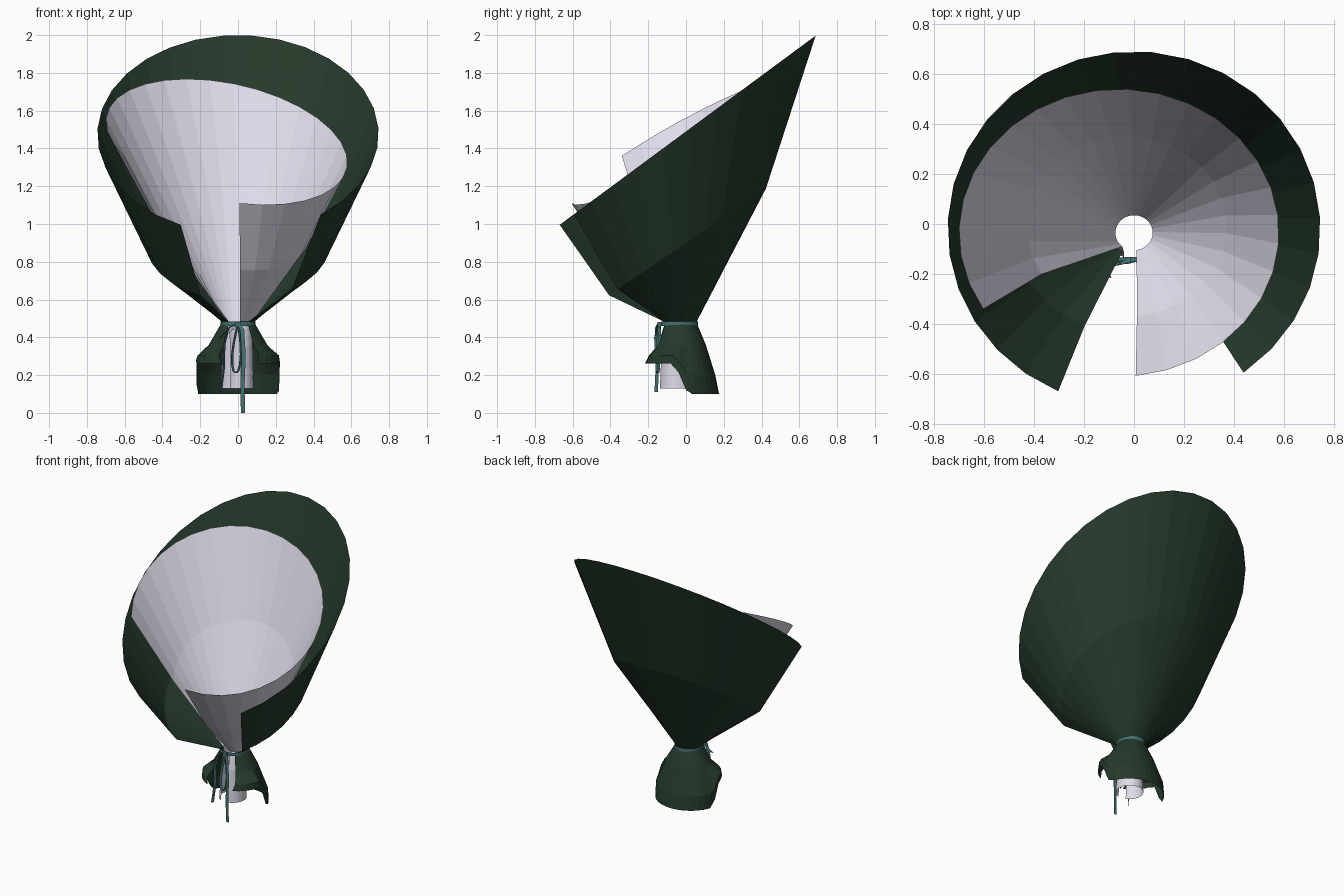
import bpy, math
from mathutils import Vector

if "Cube" in bpy.data.objects:
    bpy.data.objects.remove(bpy.data.objects["Cube"])


def material(name, rgb):
    m = bpy.data.materials.new(name)
    m.diffuse_color = (*rgb, 1)
    m.use_nodes = True
    m.node_tree.nodes["Principled BSDF"].inputs["Base Color"].default_value = m.diffuse_color
    return m


GREEN = material("dark_green_paper", (0.018, 0.042, 0.024))
WHITE = material("pale_paper", (0.74, 0.71, 0.82))
TEAL = material("teal_ribbon", (0.06, 0.17, 0.17))


def make_object(name, verts, faces, mat):
    me = bpy.data.meshes.new(name)
    me.from_pydata(verts, [], faces)
    me.materials.append(mat)
    ob = bpy.data.objects.new(name, me)
    bpy.context.collection.objects.link(ob)
    return ob


def sheet(name, rings, n, mat):
    """Open wrapped sheet; ring = cx, cy, rx, ry, start, end angle, z(x, y)."""
    verts, faces = [], []
    for cx, cy, rx, ry, a0, a1, zf in rings:
        for i in range(n + 1):
            a = math.radians(a0 + (a1 - a0) * i / n)
            x, y = cx + rx * math.cos(a), cy + ry * math.sin(a)
            verts.append((x, y, zf(x, y)))
    w = n + 1
    for r in range(len(rings) - 1):
        for i in range(n):
            k = r * w + i
            faces.append((k, k + w, k + w + 1, k + 1))
    return make_object(name, verts, faces, mat)


def plane(a, bx=0.0, by=0.0):
    return lambda x, y: a + bx * x + by * y


def skirt(back, front):
    # low at the back, stepping up to short flaps at the front
    return lambda x, y: back + (front - back) * min(1, max(0, (0.01 - y) / 0.07))


# outer paper: slanted cone above the tie, flared skirt below it
sheet("outer_wrap", [
    (0, -0.02, 0.745, 0.71, -54, 246, plane(1.49, 0, 0.739)),
    (0, -0.01, 0.485, 0.435, -54, 246, plane(0.90, 0, 0.68)),
    (0, -0.035, 0.085, 0.09, -54, 237, plane(0.48)),
    (0, -0.03, 0.155, 0.135, -58, 240, plane(0.36)),
    (0, -0.03, 0.222, 0.185, -60, 243, skirt(0.20, 0.305)),
    (0, -0.03, 0.22, 0.205, -62, 246, skirt(0.10, 0.262)),
], 26, GREEN)

# inner paper: offset, tilted cone ending in a narrow tube
sheet("inner_wrap", [
    (-0.06, -0.035, 0.64, 0.575, -84, 212, plane(1.444, -0.17, 0.548)),
    (-0.03, -0.01, 0.40, 0.36, -84, 212, plane(0.98, -0.15, 0.60)),
    (0, -0.035, 0.075, 0.07, -82, 232, plane(0.48)),
    (0, -0.045, 0.078, 0.085, -80, 240, plane(0.36)),
    (-0.005, -0.05, 0.088, 0.09, -78, 246, plane(0.13)),
], 26, WHITE)


def strip(name, pts, width):
    """Flat ribbon following pts, widened by +-width vector."""
    w = Vector(width)
    verts = []
    for p in pts:
        verts += [Vector(p) - w, Vector(p) + w]
    faces = [(2 * i, 2 * i + 2, 2 * i + 3, 2 * i + 1) for i in range(len(pts) - 1)]
    return make_object(name, verts, faces, TEAL)


def teardrop(tip, end, spread, steps=14):
    """Closed bow loop running from tip out to end and back, bulging by spread."""
    t0, t1, s = Vector(tip), Vector(end), Vector(spread)
    pts = []
    for i in range(steps + 1):
        a = 2 * math.pi * i / steps
        k = (1 - math.cos(a)) / 2
        pts.append(t0.lerp(t1, k) + s * math.sin(a) * math.sqrt(k))
    return pts


# tie band around the neck
strip("ribbon_band", [(0.093 * math.cos(a), -0.035 + 0.098 * math.sin(a), 0.472)
                      for a in (2 * math.pi * i / 24 for i in range(25))], (0, 0, 0.012))

# bow loops hanging at the front
knot = (0.0, -0.142, 0.468)
strip("bow_loop_left", teardrop(knot, (-0.095, -0.155, 0.395), (0.008, 0.012, 0.018)), (0.006, 0.008, 0.004))
strip("bow_loop_centre", teardrop(knot, (-0.012, -0.15, 0.21), (0.03, 0.006, 0)), (0.006, 0.008, 0))

# ribbon tails
strip("ribbon_tail_long", [(0.0, -0.142, 0.475), (0.022, -0.155, 0.44), (0.03, -0.16, 0.30),
                           (0.024, -0.158, 0.15), (0.026, -0.155, 0.0)], (0.011, 0, 0))
strip("ribbon_tail_short", [(0.0, -0.142, 0.475), (-0.05, -0.155, 0.45), (-0.072, -0.158, 0.36),
                            (-0.074, -0.152, 0.24), (-0.09, -0.158, 0.11)], (0.005, 0.009, 0))

# knot
bpy.ops.mesh.primitive_cube_add(size=1, location=knot)
k = bpy.context.object
k.name = "bow_knot"
k.scale = (0.03, 0.02, 0.026)
k.data.materials.append(TEAL)
